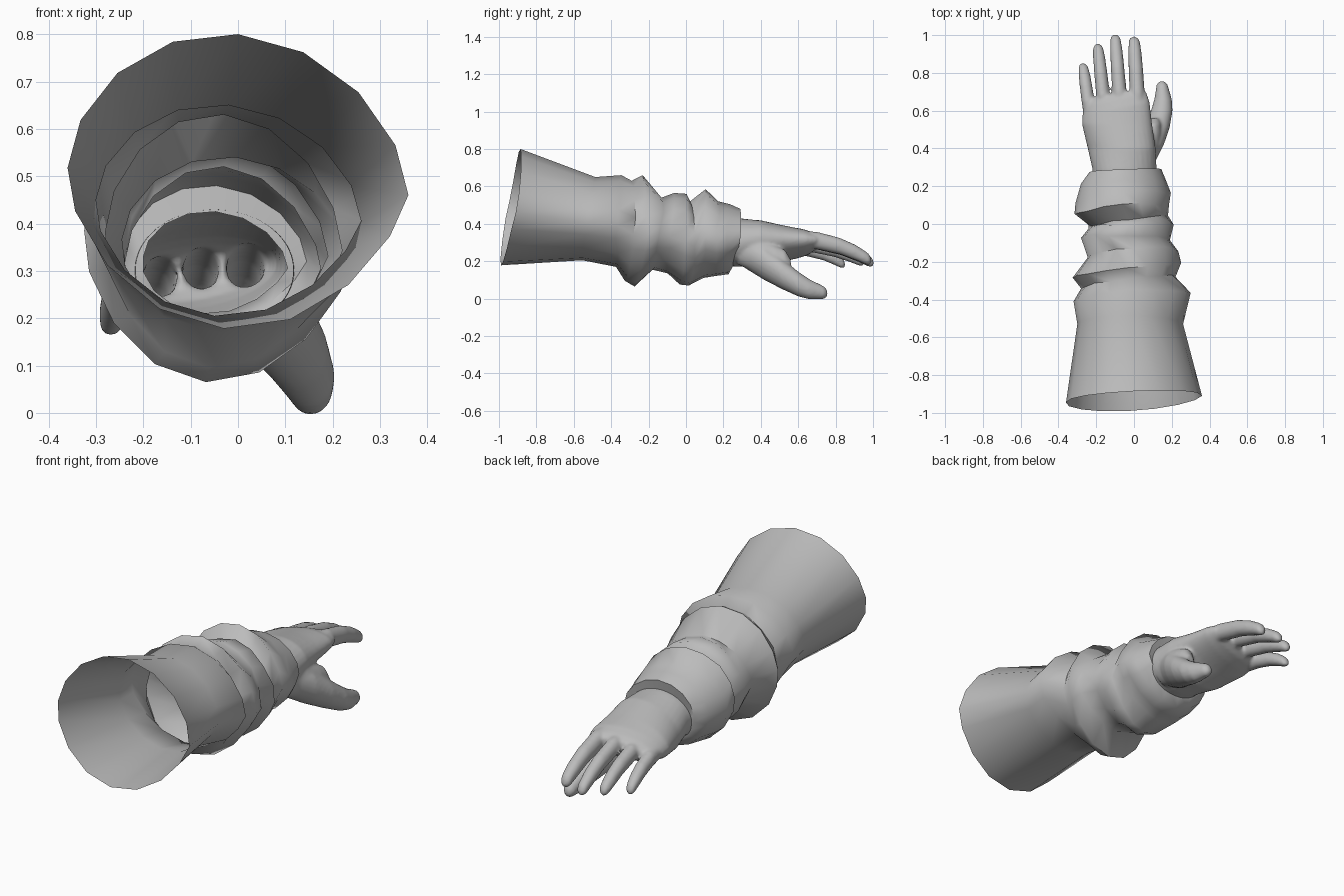
import bpy, bmesh, math, random
from mathutils import Vector

if "Cube" in bpy.data.objects:
    bpy.data.objects.remove(bpy.data.objects["Cube"])

random.seed(4)
grey = bpy.data.materials.new("light grey")
grey.diffuse_color = (0.5, 0.5, 0.5, 1)
grey.use_nodes = True
grey.node_tree.nodes["Principled BSDF"].inputs["Base Color"].default_value = grey.diffuse_color


def loft(bm, rings, caps):
    """Skin a list of point rings running towards +y."""
    rows = [[bm.verts.new(p) for p in ring] for ring in rings]
    n = len(rows[0])
    for a, b in zip(rows, rows[1:]):
        for j in range(n):
            k = (j + 1) % n
            bm.faces.new((a[j], b[j], b[k], a[k]))
    if caps:
        bm.faces.new(rows[0])
        bm.faces.new(rows[-1][::-1])


def make_object(name, bm):
    mesh = bpy.data.meshes.new(name)
    bm.to_mesh(mesh)
    bm.free()
    mesh.materials.append(grey)
    ob = bpy.data.objects.new(name, mesh)
    bpy.context.collection.objects.link(ob)
    return ob


def smooth(ob, angle):
    bpy.ops.object.select_all(action='DESELECT')
    ob.select_set(True)
    bpy.context.view_layer.objects.active = ob
    bpy.ops.object.shade_smooth_by_angle(angle=math.radians(angle))


# Sleeve: each tilted ring is (y, x) left, (y, x) right, (y, z) top, (y, z) bottom
SLEEVE = [
    (-.945, -.36, -.91, .36, -.885, .80, -.99, .178),
    (-.53, -.30, -.53, .26, -.485, .65, -.555, .205),
    (-.41, -.32, -.37, .30, -.35, .66, -.37, .17),
    (-.34, -.28, -.275, .22, -.29, .63, -.325, .095),
    (-.28, -.325, -.21, .25, -.235, .66, -.28, .065),
    (-.175, -.245, -.14, .235, -.13, .54, -.18, .155),
    (-.07, -.28, -.08, .19, -.06, .565, -.10, .135),
    (-.02, -.24, 0, .21, 0, .56, -.03, .075),
    (-.01, -.24, .05, .18, .025, .52, .01, .07),
    (.05, -.315, .10, .185, .10, .585, .09, .11),
    (.105, -.31, .16, .195, .17, .52, .15, .12),
    (.21, -.28, .22, .175, .23, .505, .225, .13),
    (.275, -.235, .29, .145, .29, .48, .26, .19),
    (.265, -.20, .28, .105, .28, .425, .25, .21),
]


def sleeve_ring(spec, jitter, n=16):
    yl, xl, yr, xr, yt, zt, yb, zb = spec
    ring = []
    for j in range(n):
        a = 2 * math.pi * j / n
        c, s = math.cos(a), math.sin(a)
        y = ((yl + yr + yt + yb) / 4 + c * (yr - yl) / 2 + s * (yt - yb) / 2
             + math.cos(2 * a) * (yl + yr - yt - yb) / 4)
        y += random.uniform(-jitter, jitter)
        # egg-shaped section, narrower below and leaning to one side
        h = math.copysign(abs(s) ** (1.15 if s > 0 else 1.3), s)
        x = (xl + xr) / 2 + c * (xr - xl) / 2 - 0.03 * max(0, -s)
        ring.append((x, y, (zt + zb) / 2 + h * (zt - zb) / 2 - 0.08 * c * (xr - xl) / 2))
    return ring


bm = bmesh.new()
last = len(SLEEVE) - 2
loft(bm, [sleeve_ring(s, 0.006 if 1 < i < last else 0)
          for i, s in enumerate(SLEEVE)], False)
smooth(make_object("sleeve", bm), 65)


# Hand: overlapping solids blended into one skin
def oval(x, y, z, rx, rz, n=20, roll=0.0, slant=0.0):
    pts = []
    for j in range(n):
        a = 2 * math.pi * j / n
        dx = rx * math.cos(a)
        pts.append((x + dx, y + slant * dx, z + rz * math.sin(a) + roll * dx))
    return pts


def digit(bm, path, slim=1.0):
    """Round tapered finger through (x, y, z, radius) points."""
    rings = [oval(x, y, z, r * slim, r) for x, y, z, r in path]
    a, b = Vector(path[-2][:3]), Vector(path[-1][:3])
    d, r = (b - a).normalized(), path[-1][3]
    for t in (30, 55, 75, 88):
        p = b + d * r * math.sin(math.radians(t))
        q = r * math.cos(math.radians(t))
        rings.append(oval(*p, q * slim, q))
    loft(bm, rings, True)


bm = bmesh.new()
# palm and wrist
PALM = [(.12, -.05, .16, .305, .125), (.29, -.05, .17, .30, .13),
        (.40, -.065, .18, .295, .122), (.53, -.09, .186, .295, .092),
        (.61, -.095, .178, .295, .075), (.66, -.097, .165, .295, .058),
        (.69, -.093, .14, .30, .035)]
loft(bm, [oval(x, y, z, rx, rz, 32, 0.12 if y > .35 else 0, 0.2 if y > .6 else 0)
          for y, x, rx, z, rz in PALM], True)
# fingers: base x, base z, tip x, tip y, tip z, base radius
for bx, bz, tx, ty, tz, r in [(-.232, .272, -.27, .845, .182, .041),
                              (-.152, .295, -.192, .953, .193, .043),
                              (-.068, .315, -.10, 1.006, .185, .044),
                              (.024, .32, 0, .991, .20, .047)]:
    by = .57
    path = []
    for t, taper in ((0, .95), (.3, 1), (.6, .95), (.8, .88), (.93, .75)):
        path.append((bx + (tx - bx) * t, by + (ty - by) * t,
                     bz + (tz - bz) * t ** 2.2, r * taper))
    digit(bm, path, 0.86)
# thumb
digit(bm, [(.03, .32, .25, .09), (.075, .42, .195, .097), (.118, .51, .135, .083),
           (.147, .60, .078, .067), (.154, .66, .05, .054), (.15, .72, .036, .039)], 0.86)
# web between thumb and palm
WEB = [(.28, .04, .06, .27, .09), (.40, .065, .07, .225, .10),
       (.48, .088, .06, .195, .09), (.53, .10, .045, .185, .075),
       (.56, .108, .025, .16, .05)]
loft(bm, [oval(x, y, z, rx, rz) for y, x, rx, z, rz in WEB], True)

blend = make_object("hand_blend", bm)
mod = blend.modifiers.new("remesh", 'REMESH')
mod.mode = 'VOXEL'
mod.voxel_size = 0.008
mod = blend.modifiers.new("relax", 'SMOOTH')
mod.factor = 0.5
mod.iterations = 8
graph = bpy.context.evaluated_depsgraph_get()
bm = bmesh.new()
bm.from_object(blend, graph)
bpy.data.objects.remove(blend)
# open the wrist inside the cuff
bmesh.ops.bisect_plane(bm, geom=bm.verts[:] + bm.edges[:] + bm.faces[:],
                       plane_co=(0, .25, 0), plane_no=(0, 1, 0), clear_inner=True)
smooth(make_object("hand", bm), 60)
